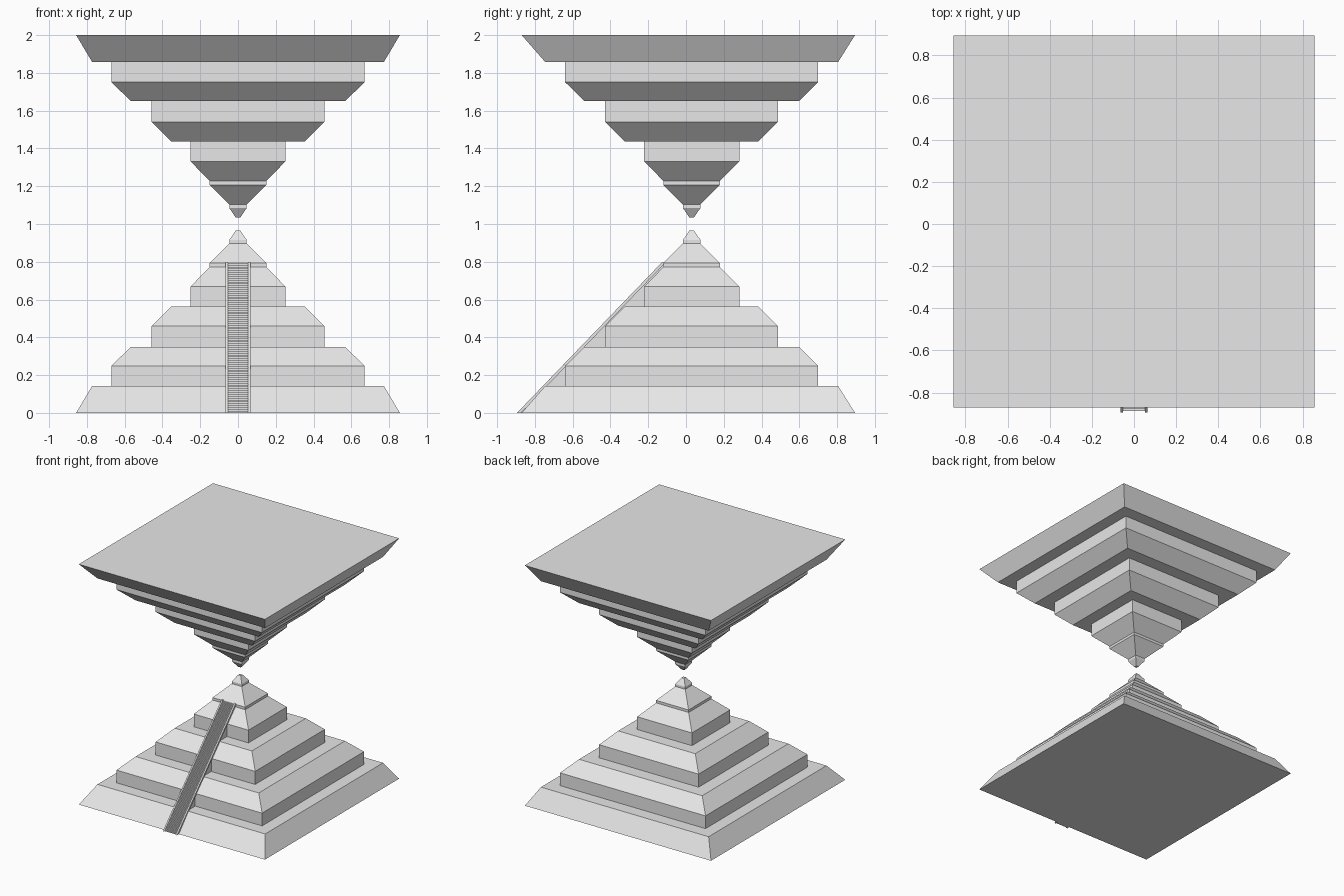
import bpy
import bmesh

cube = bpy.data.objects.get("Cube")
if cube:
    bpy.data.objects.remove(cube, do_unlink=True)

stone = bpy.data.materials.new("light_grey_stone")
stone.use_nodes = True
stone.diffuse_color = (0.8, 0.8, 0.8, 1)
stone.node_tree.nodes["Principled BSDF"].inputs["Base Color"].default_value = (0.8, 0.8, 0.8, 1)

CENTRE_Y = 0.03


def finish(name, bm):
    bmesh.ops.recalc_face_normals(bm, faces=bm.faces)
    mesh = bpy.data.meshes.new(name)
    bm.to_mesh(mesh)
    bm.free()
    mesh.materials.append(stone)
    obj = bpy.data.objects.new(name, mesh)
    bpy.context.collection.objects.link(obj)
    return obj


def stepped_pyramid(name, inverted):
    """Loft rectangular rings of (half x, front y, back y, z)."""
    rings = [(0.857, -0.87, 0.895, 0), (0.772, -0.745, 0.805, 0.143)]
    square = [(0.67, 0.143), (0.67, 0.249), (0.567, 0.35),      # second tier
              (0.458, 0.35), (0.458, 0.459), (0.355, 0.562),    # third tier
              (0.252, 0.562), (0.252, 0.668), (0.15, 0.772),    # fourth tier
              (0.15, 0.793), (0.046, 0.897),                    # lip and roof
              (0.046, 0.916), (0.012, 0.966)]                   # tip
    rings += [(h, CENTRE_Y - h, CENTRE_Y + h, z) for h, z in square]
    bm = bmesh.new()
    loops = []
    for hx, front, back, z in rings:
        z = 2 - z if inverted else z
        corners = [(-hx, front), (hx, front), (hx, back), (-hx, back)]
        loops.append([bm.verts.new((x, y, z)) for x, y in corners])
    for low, high in zip(loops, loops[1:]):
        for i in range(4):
            j = (i + 1) % 4
            bm.faces.new((low[i], low[j], high[j], high[i]))
    bm.faces.new(loops[0])
    bm.faces.new(loops[-1])
    return finish(name, bm)


def extrude_profile(name, profile, x0, x1):
    """Extrude a (y, z) outline along x."""
    bm = bmesh.new()
    face = bm.faces.new([bm.verts.new((x0, y, z)) for y, z in profile])
    result = bmesh.ops.extrude_face_region(bm, geom=[face], use_keep_orig=True)
    moved = [v for v in result["geom"] if isinstance(v, bmesh.types.BMVert)]
    bmesh.ops.translate(bm, verts=moved, vec=(x1 - x0, 0, 0))
    return finish(name, bm)


# Two mirrored pyramids, tip to tip
stepped_pyramid("lower_pyramid", False)
stepped_pyramid("upper_pyramid", True)

# Fine staircase up the front, solid underneath
STEPS = 80
start_y, end_y, top_z = -0.887, -0.12, 0.793
run, rise = (end_y - start_y) / STEPS, top_z / STEPS
outline = []
for i in range(STEPS):
    y = start_y + i * run
    outline += [(y, i * rise), (y, (i + 1) * rise)]
outline += [(end_y, top_z), (end_y + 0.1, top_z - 0.05), (end_y + 0.1, 0)]
extrude_profile("staircase", outline, -0.054, 0.054)

# Sloping side rails
rail = [(-0.895, 0), (-0.125, 0.8), (-0.118, 0.8), (-0.118, 0.785), (-0.873, 0)]
for side, name in ((-1, "right_rail"), (1, "left_rail")):
    extrude_profile(name, rail, side * 0.053, side * 0.065)
